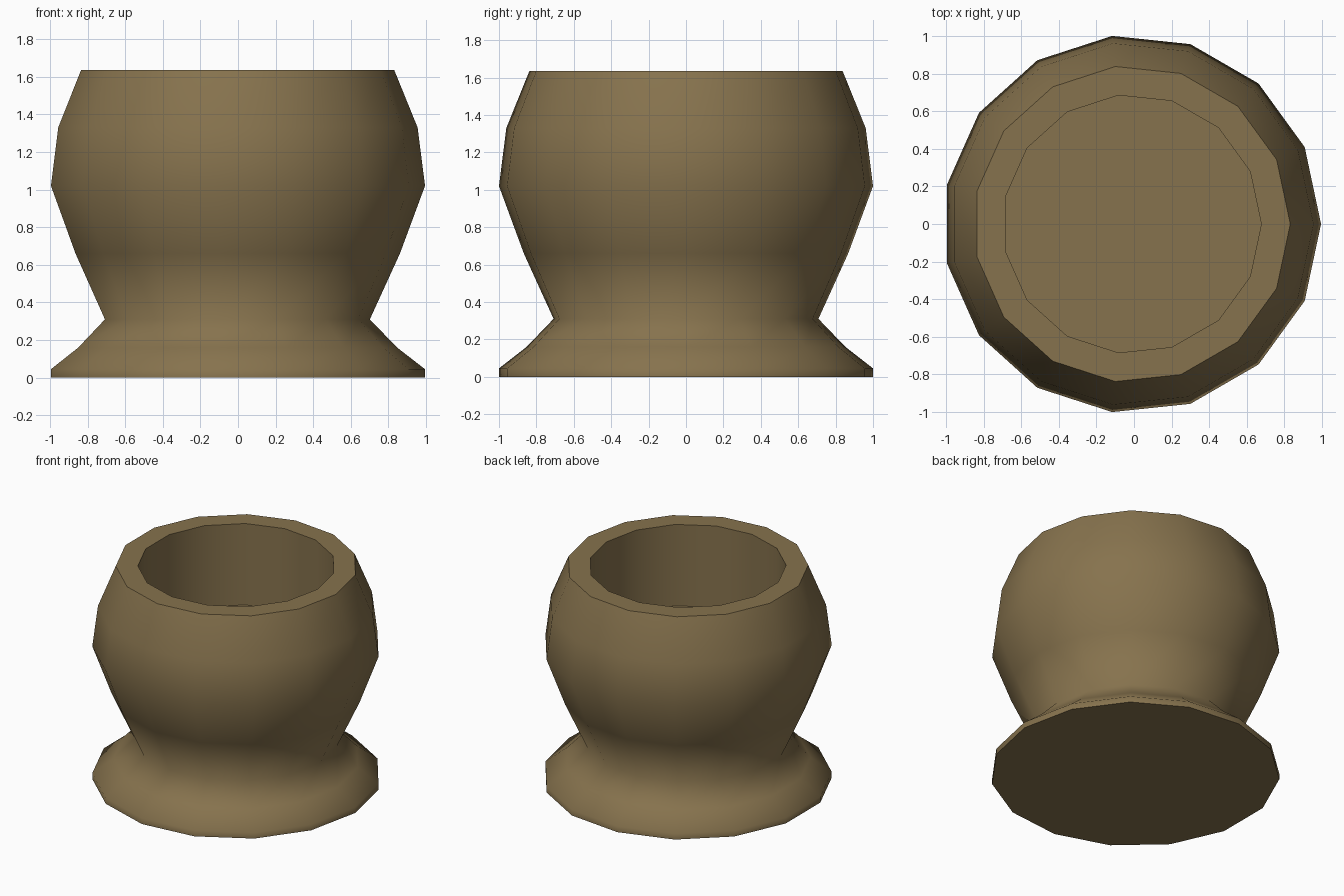
import bpy, bmesh
from math import cos, sin, tau

if "Cube" in bpy.data.objects:
    bpy.data.objects.remove(bpy.data.objects["Cube"])

SIDES = 15
SHIFT = -0.011  # an odd side count needs a nudge to centre the bounds

# (radius, height): outside from foot to rim, then down the bore to its floor
PROFILE = [(1.0055, 0), (1.0055, 0.045), (0.857, 0.16), (0.712, 0.31),
           (0.872, 0.66), (1.0055, 1.02), (0.966, 1.33), (0.842, 1.635),
           (0.688, 1.635), (0.688, 1.01)]
SHARP_RINGS = {0, 7, 8, 9}

bm = bmesh.new()
rings = [[bm.verts.new((r * cos(tau * i / SIDES) + SHIFT, r * sin(tau * i / SIDES), z))
          for i in range(SIDES)] for r, z in PROFILE]

# Walls between neighbouring rings
for a, b in zip(rings, rings[1:]):
    for i in range(SIDES):
        j = (i + 1) % SIDES
        bm.faces.new((a[i], a[j], b[j], b[i]))

# Underside and cup floor
bm.faces.new(rings[0][::-1])
bm.faces.new(rings[-1])

# Smooth shading, with crisp rim, foot and floor edges
for f in bm.faces:
    f.smooth = True
for k in SHARP_RINGS:
    for i in range(SIDES):
        bm.edges.get((rings[k][i], rings[k][(i + 1) % SIDES])).smooth = False
bmesh.ops.recalc_face_normals(bm, faces=bm.faces[:])

mesh = bpy.data.meshes.new("footed_cup")
bm.to_mesh(mesh)
bm.free()
cup = bpy.data.objects.new("footed_cup", mesh)
bpy.context.collection.objects.link(cup)

clay = bpy.data.materials.new("brown_clay")
clay.diffuse_color = (0.24, 0.17, 0.075, 1)
clay.use_nodes = True
clay.node_tree.nodes["Principled BSDF"].inputs["Base Color"].default_value = clay.diffuse_color
mesh.materials.append(clay)
